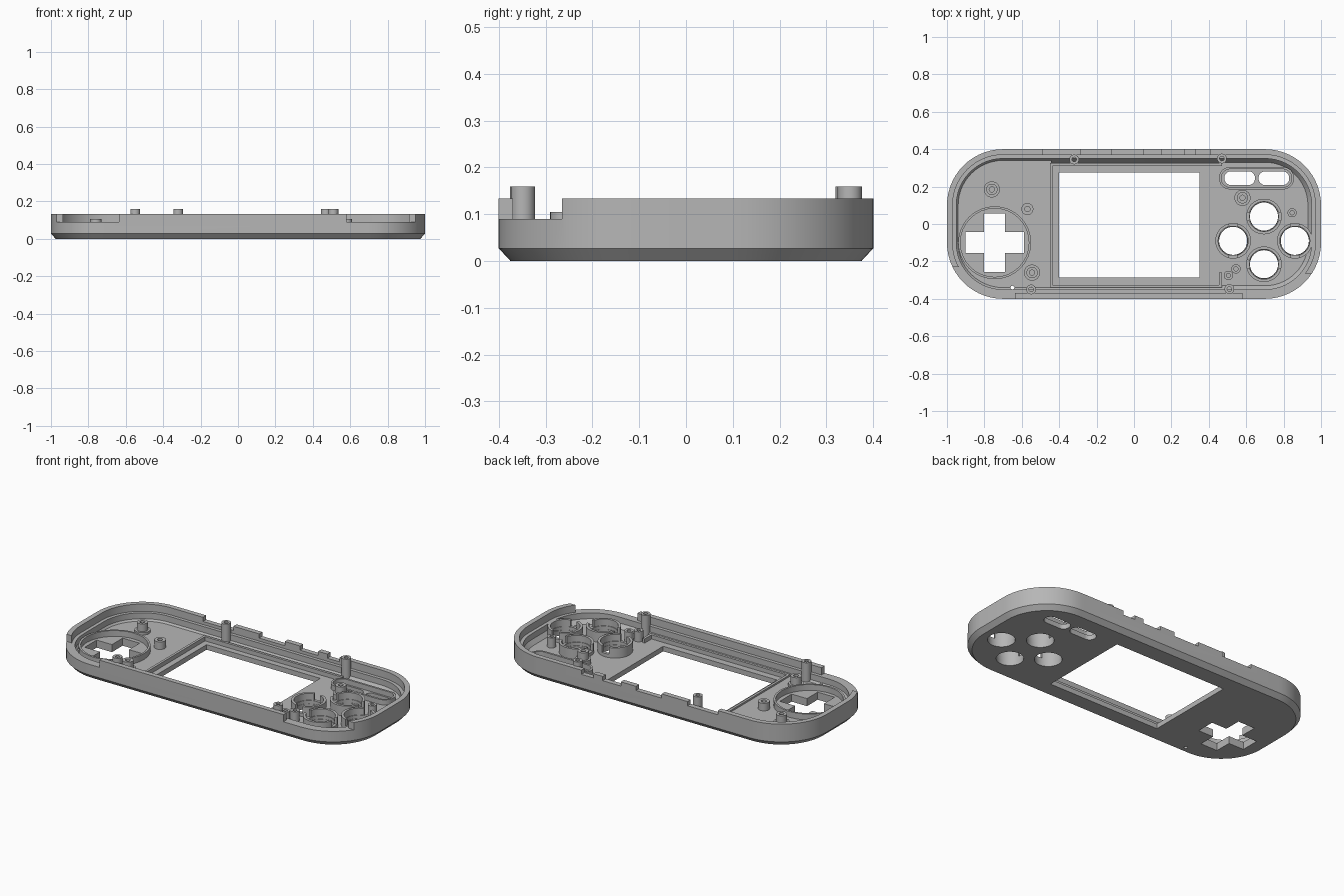
import bpy, bmesh
from math import sin, cos, pi

old = bpy.data.objects.get("Cube")
if old:
    bpy.data.objects.remove(old, do_unlink=True)

grey = bpy.data.materials.new("plain grey plastic")
grey.use_nodes = True
COLOUR = (0.47, 0.47, 0.47, 1)
grey.diffuse_color = COLOUR
grey.node_tree.nodes["Principled BSDF"].inputs["Base Color"].default_value = COLOUR


def rounded(cx, cy, hx, hy, r, n=14):
    """Counter-clockwise rounded rectangle outline."""
    pts = []
    for k, (sx, sy) in enumerate([(1, 1), (-1, 1), (-1, -1), (1, -1)]):
        for i in range(n + 1):
            a = (k + i / n) * pi / 2
            pts.append((cx + sx * (hx - r) + r * cos(a), cy + sy * (hy - r) + r * sin(a)))
    return pts


def arc(cx, cy, r, a0=0.0, a1=2 * pi, n=32):
    return [(cx + r * cos(a0 + (a1 - a0) * i / n), cy + r * sin(a0 + (a1 - a0) * i / n))
            for i in range(n if a1 - a0 > 6.28 else n + 1)]


def rect(x0, x1, y0, y1):
    return [(x0, y0), (x1, y0), (x1, y1), (x0, y1)]


def inset(d):
    return rounded(0, 0, 1 - d, 0.4 - d, 0.3 - d)


def finish(name, bm):
    bmesh.ops.recalc_face_normals(bm, faces=bm.faces)
    me = bpy.data.meshes.new(name)
    bm.to_mesh(me)
    bm.free()
    me.materials.append(grey)
    ob = bpy.data.objects.new(name, me)
    bpy.context.scene.collection.objects.link(ob)
    return ob


def loft(name, levels):
    """Solid through a stack of (outline, z) levels."""
    bm = bmesh.new()
    rings = [[bm.verts.new((x, y, z)) for x, y in pts] for pts, z in levels]
    bm.faces.new(rings[0])
    bm.faces.new(rings[-1])
    for a, b in zip(rings, rings[1:]):
        for i in range(len(a)):
            j = (i + 1) % len(a)
            bm.faces.new((a[i], a[j], b[j], b[i]))
    return finish(name, bm)


def prism(name, pts, z0, z1):
    return loft(name, [(pts, z0), (pts, z1)])


def band(name, outer, inner, z0, z1, closed=True):
    """Upright wall between two matching outlines."""
    bm = bmesh.new()
    cols = [[bm.verts.new((*p, z)) for p, z in ((o, z0), (o, z1), (i, z1), (i, z0))]
            for o, i in zip(outer, inner)]
    pairs = list(zip(cols, cols[1:]))
    if closed:
        pairs.append((cols[-1], cols[0]))
    else:
        bm.faces.new(cols[0])
        bm.faces.new(cols[-1])
    for a, b in pairs:
        for k in range(4):
            m = (k + 1) % 4
            bm.faces.new((a[k], a[m], b[m], b[k]))
    return finish(name, bm)


def tube(name, x, y, ro, ri, z0, z1):
    return band(name, arc(x, y, ro), arc(x, y, ri), z0, z1)


def cut(ob, cutters):
    for c in cutters:
        mod = ob.modifiers.new("cut", 'BOOLEAN')
        mod.operation, mod.solver, mod.object = 'DIFFERENCE', 'EXACT', c
    dg = bpy.context.evaluated_depsgraph_get()
    me = bpy.data.meshes.new_from_object(ob.evaluated_get(dg))
    ob.modifiers.clear()
    ob.data = me


FLOOR, PLATE = 0.03, 0.045
PAD = (-0.745, -0.1)
BUTTONS = [(0.695, 0.04, 0), (0.695, -0.215, 0), (0.53, -0.09, 1), (0.86, -0.09, 1)]

# Main shell and raised left floor
shell = loft("front_shell", [(inset(0.025), 0), (inset(0), 0.027), (inset(0), 0.133)])
plate = []
for x, y in inset(0.06):
    p = (min(x, -0.44), y)
    if p not in plate:
        plate.append(p)
left_floor = prism("left_floor", plate, 0.02, PLATE)

# Cutters: cavity with lip, screen, controls, rim notches
cavity = loft("cavity", [(inset(0.07), FLOOR), (inset(0.05), 0.055), (inset(0.05), 0.09),
                         (inset(0.03), 0.09), (inset(0.03), 0.3)])
w, s = 0.056, 0.157
cross = [(-w, -s), (w, -s), (w, -w), (s, -w), (s, w), (w, w),
         (w, s), (-w, s), (-w, w), (-s, w), (-s, -w), (-w, -w)]
holes = [prism("pad_hole", [(PAD[0] + x, PAD[1] + y) for x, y in cross], -0.1, 0.2),
         prism("pin_hole", arc(-0.65, -0.34, 0.01), -0.1, 0.2)]
openings = [prism("screen_hole", rect(-0.4, 0.35, -0.285, 0.275), -0.1, 0.2)]
for x, y, _ in BUTTONS:
    openings.append(prism("button_hole", arc(x, y, 0.075), -0.1, 0.2))
for x in (0.565, 0.748):
    openings.append(prism("slot_hole", rounded(x, 0.245, 0.082, 0.037, 0.036), -0.1, 0.2))
openings.append(prism("rim_cut", rect(-1.2, -0.635, -0.6, -0.23), 0.09, 0.3))
openings.append(prism("rim_cut", rect(0.58, 1.2, -0.6, -0.265), 0.09, 0.3))
for x0, x1 in [(-0.49, -0.29), (-0.12, 0.05), (0.15, 0.27), (0.33, 0.41)]:
    openings.append(prism("rim_notch", rect(x0, x1, 0.34, 0.5), 0.108, 0.3))

cut(shell, [cavity] + holes + openings)
cut(left_floor, holes)
for c in [cavity] + holes + openings:
    bpy.data.objects.remove(c, do_unlink=True)

# Ridges that locate the screen
for name, box in [("screen_ridge_back", (-0.44, 0.47, 0.31, 0.325)),
                  ("screen_ridge_front", (-0.44, 0.47, -0.34, -0.325)),
                  ("screen_ridge_left", (-0.45, -0.435, -0.34, 0.325)),
                  ("screen_ridge_corner", (0.455, 0.47, -0.34, -0.26))]:
    prism(name, rect(*box), 0.02, 0.055)

# Guide walls around the controls
tube("pad_guide", *PAD, 0.195, 0.183, 0.03, 0.08)
band("slot_guide", rounded(0.655, 0.245, 0.2, 0.06, 0.058),
     rounded(0.655, 0.245, 0.188, 0.048, 0.046), 0.02, 0.06)
for x, y, turned in BUTTONS:
    tube("button_collar", x, y, 0.095, 0.077, 0.02, 0.05)
    for half in range(2):
        a = half * pi + turned * pi / 2 + 0.25
        b = a + pi - 0.5
        band("button_guide", arc(x, y, 0.095, a, b), arc(x, y, 0.08, a, b), 0.02, 0.09, False)

# Tall closing posts beside the rim
for x, y in [(-0.32, 0.345), (0.47, 0.35), (-0.55, -0.35), (0.51, -0.348)]:
    tube("closing_post", x, y, 0.026, 0.012, 0.02, 0.159)

# Screw bosses with a wider foot
for x, y in [(-0.76, 0.185), (-0.545, -0.26), (0.58, 0.14)]:
    tube("boss_foot", x, y, 0.043, 0.014, 0.02, 0.06)
    tube("screw_boss", x, y, 0.03, 0.014, 0.02, 0.105)

# Small locating pegs
for x, y, r in [(-0.57, 0.08, 0.032), (0.845, 0.06, 0.024),
                (0.545, -0.24, 0.025), (0.505, -0.275, 0.025)]:
    tube("locating_peg", x, y, r, r * 0.45, 0.02, 0.09)

# Smooth the curved walls, keep edges crisp
bpy.ops.object.select_all(action='DESELECT')
for ob in bpy.context.scene.objects:
    if ob.type == 'MESH' and grey.name in ob.data.materials:
        ob.select_set(True)
        bpy.context.view_layer.objects.active = ob
bpy.ops.object.shade_smooth_by_angle(angle=0.5)
